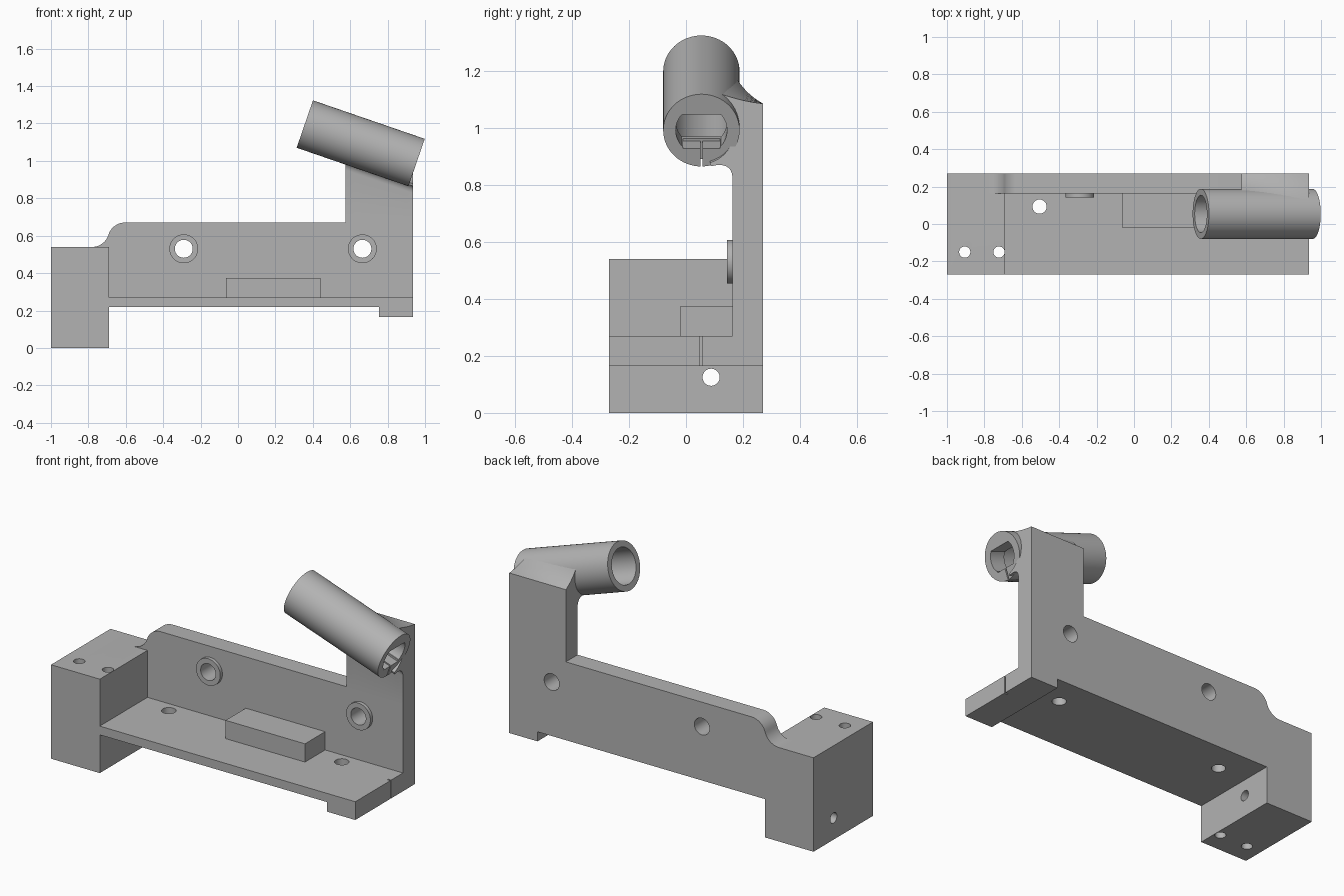
import bpy, bmesh, math
from mathutils import Matrix

if "Cube" in bpy.data.objects:
    bpy.data.objects.remove(bpy.data.objects["Cube"], do_unlink=True)

grey = bpy.data.materials.new("plain grey")
grey.use_nodes = True
grey.diffuse_color = (0.45, 0.45, 0.45, 1)
grey.node_tree.nodes["Principled BSDF"].inputs["Base Color"].default_value = grey.diffuse_color


def loft(name, rings):
    """Closed solid through matching rings of points."""
    bm = bmesh.new()
    rows = [[bm.verts.new(p) for p in ring] for ring in rings]
    n = len(rows[0])
    for a, b in zip(rows, rows[1:]):
        for i in range(n):
            j = (i + 1) % n
            bm.faces.new((a[i], a[j], b[j], b[i]))
    bm.faces.new(rows[0])
    bm.faces.new(rows[-1])
    bmesh.ops.recalc_face_normals(bm, faces=bm.faces)
    mesh = bpy.data.meshes.new(name)
    bm.to_mesh(mesh)
    bm.free()
    mesh.materials.append(grey)
    obj = bpy.data.objects.new(name, mesh)
    bpy.context.collection.objects.link(obj)
    return obj


def prism(name, points, axis, lo, hi):
    """Extrude a flat outline along an axis."""
    place = {"x": lambda a, b, t: (t, a, b),
             "y": lambda a, b, t: (a, t, b),
             "z": lambda a, b, t: (a, b, t)}[axis]
    return loft(name, [[place(a, b, t) for a, b in points] for t in (lo, hi)])


def box(name, x0, x1, y0, y1, z0, z1):
    return prism(name, [(x0, y0), (x1, y0), (x1, y1), (x0, y1)], "z", z0, z1)


def circle(cx, cy, r, n=48):
    return [(cx + r * math.cos(math.tau * i / n), cy + r * math.sin(math.tau * i / n))
            for i in range(n)]


def combine(target, tool, operation="DIFFERENCE"):
    mod = target.modifiers.new("combine", "BOOLEAN")
    mod.operation, mod.solver, mod.object = operation, "EXACT", tool
    bpy.context.view_layer.objects.active = target
    bpy.ops.object.modifier_apply(modifier=mod.name)
    bpy.data.objects.remove(tool, do_unlink=True)


def smooth(obj):
    bpy.ops.object.select_all(action="DESELECT")
    obj.select_set(True)
    bpy.context.view_layer.objects.active = obj
    bpy.ops.object.shade_smooth_by_angle(angle=math.radians(30))


def bezier(p, q, r, n):
    return [tuple((1 - t) ** 2 * a + 2 * t * (1 - t) * b + t * t * c
                  for a, b, c in zip(p, q, r)) for t in (i / n for i in range(n + 1))]


FRONT, BACK, PLATE = -0.27, 0.27, 0.163
LEFT, RIGHT, INNER, POST = -1.0, 0.935, -0.69, 0.575
TILT = math.radians(19)
TUBE_X, TUBE_Y, TUBE_Z = 0.656, 0.054, 1.094
TUBE_R, HALF = 0.134, 0.316

# Back plate with an S-shaped step down to the end block
bend, turn, steps = 0.0915, math.radians(73), 10
rise = [(bend * math.sin(turn * i / steps), bend * (1 - math.cos(turn * i / steps)))
        for i in range(steps + 1)]
s_curve = [(-0.78 + a, 0.54 + b) for a, b in rise]
s_curve += [(-0.605 - a, 0.67 - b) for a, b in reversed(rise[:-1])]
outline = s_curve + [(POST, 0.67), (RIGHT, 0.67), (RIGHT, 0.165), (0.755, 0.165),
                     (0.755, 0.22), (INNER, 0.22), (INNER, 0.54)]
frame = prism("frame", outline, "y", PLATE, BACK)

# Post that flares into the underside and back of the tube
rings = []
for k in range(9):
    t = k / 8
    x = POST + t * (RIGHT - POST)
    zc = TUBE_Z - math.tan(TILT) * (x - TUBE_X)

    def on_tube(deg, f=0.97):
        a = math.radians(deg)
        return (TUBE_Y + f * TUBE_R * math.cos(a),
                zc + f * TUBE_R / math.cos(TILT) * math.sin(a))

    top = 31 + 34 * t
    ring = [(PLATE, 0.67), (BACK, 0.67)]
    ring += bezier((BACK, 1.085), (0.205, 1.12 - 0.03 * t), on_tube(top), 8)
    ring += [on_tube(top + (-75 - top) * i / 16, 0.88) for i in range(17)]
    ring += bezier(on_tube(-75), (PLATE - 0.005, zc - 0.115), (PLATE, zc - 0.17), 8)
    rings.append([(x, y, z) for y, z in ring])
combine(frame, loft("post", rings), "UNION")

# End block and floor with its small foot
combine(frame, box("block", LEFT, INNER, FRONT, BACK, 0, 0.54), "UNION")
floor = [(INNER, 0.27), (RIGHT, 0.27), (RIGHT, 0.165), (0.755, 0.165),
         (0.755, 0.22), (INNER, 0.22)]
combine(frame, prism("floor", floor, "y", FRONT, PLATE), "UNION")

# Raised step and the two round bosses
box("raised_step", -0.065, 0.44, -0.02, PLATE, 0.27, 0.375)
bolt_xs = (-0.29, 0.665)
for side, x in zip(("right", "left"), bolt_xs):
    boss = prism(side + "_boss", circle(x, 0.53, 0.077), "y", 0.143, PLATE)
    combine(boss, prism("hole", circle(x, 0.53, 0.048), "y", 0, 0.5))
    smooth(boss)

# Screw holes and the narrow notch in the floor end
for x in bolt_xs:
    combine(frame, prism("hole", circle(x, 0.53, 0.048), "y", 0, 0.5))
for x in (-0.505, 0.595):
    combine(frame, prism("hole", circle(x, 0.093, 0.038), "z", 0.1, 0.4))
for x in (-0.905, -0.722):
    combine(frame, prism("hole", circle(x, -0.15, 0.03), "z", -0.1, 0.7))
combine(frame, prism("hole", circle(0.088, 0.125, 0.03), "x", -1.1, -0.6))
combine(frame, box("notch", RIGHT - 0.02, 1.1, 0.048, 0.056, 0.1, 0.4))
smooth(frame)

# Tilted tube: round bore, flattened mouth, ledge and slit at the low end
tube = prism("tube", circle(0, 0, TUBE_R, 64), "x", -HALF, HALF)
combine(tube, prism("bore", circle(0, 0, 0.1, 64), "x", -HALF - 0.1, HALF - 0.1))
mouth = [(a, max(-0.058, min(0.058, b))) for a, b in circle(0, 0, 0.09, 64)]
combine(tube, prism("mouth", mouth, "x", 0, HALF + 0.1))
combine(tube, box("ledge", HALF - 0.08, HALF + 0.1, -0.065, 0.065, -0.068, -0.05))
combine(tube, box("slit", HALF - 0.08, HALF + 0.1, -0.004, 0.004, -0.2, 0))
tube.data.transform(Matrix.Translation((TUBE_X, TUBE_Y, TUBE_Z)) @ Matrix.Rotation(TILT, 4, "Y"))
smooth(tube)
